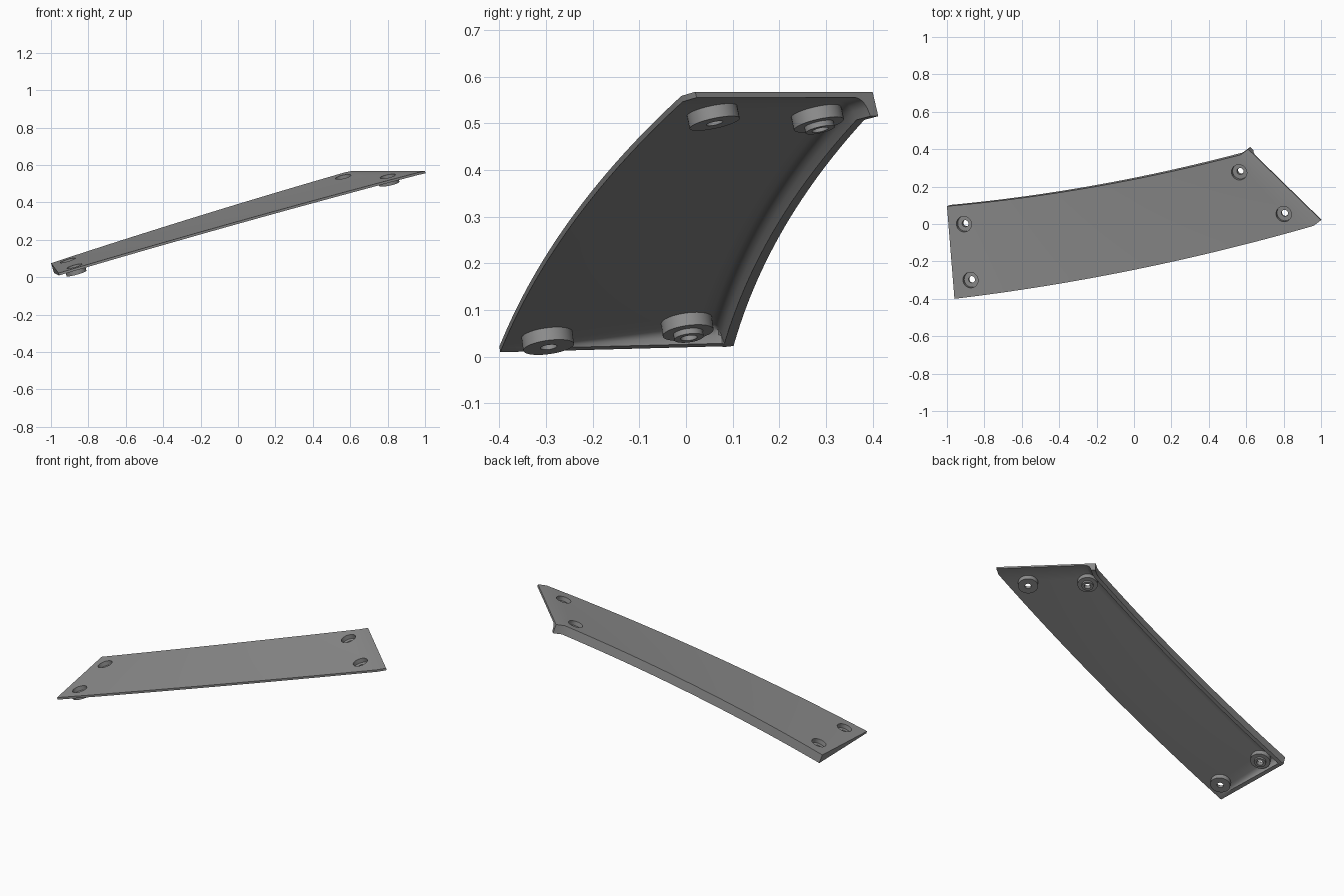
import bpy, bmesh, math
from mathutils import Vector

if "Cube" in bpy.data.objects:
    bpy.data.objects.remove(bpy.data.objects["Cube"])

grey = bpy.data.materials.new("plain grey")
grey.diffuse_color = (0.27, 0.27, 0.27, 1)
grey.use_nodes = True
grey.node_tree.nodes["Principled BSDF"].inputs["Base Color"].default_value = grey.diffuse_color

THIN, DEEP = 0.013, 0.055      # skin thickness, lip depth
TIP_U = 1.03                   # beyond u = 1 the panel ends in a level slanted edge


def bow(a, b, mid, u):
    return Vector(a).lerp(Vector(b), u) + 4 * u * (1 - u) * Vector(mid)


def surf(u, v):
    """Twisted outer skin: u runs along the panel, v from front to back edge."""
    k = min(u, 1)
    f = bow((-0.96, -0.40, 0.022), (0.96, -0.01, 0.559), (0, -0.04, 0.008), k)
    b = bow((-1.0, 0.095, 0.075), (0.57, 0.37, 0.560), (0, -0.034, 0.008), k)
    if u > 1:
        t = (u - 1) / (TIP_U - 1)
        f = f.lerp(Vector((1.0, 0.02, 0.568)), t)
        b = b.lerp(Vector((0.61, 0.40, 0.568)), t)
    return f.lerp(b, v)


def normal(u, v):
    u = min(max(u, 0.01), 0.98)
    du = surf(u + 0.01, v) - surf(u - 0.01, v)
    dv = surf(u, 1) - surf(u, 0)
    return du.cross(dv).normalized()


def lip(s):
    """Lip cross-section: flat rim, steep inner wall, rounded root."""
    pts = [(0, 1), (0.022, 1), (0.026, 0.55), (0.032, 0.27), (0.040, 0.09), (0.05, 0)]
    for (a, p), (b, q) in zip(pts, pts[1:]):
        if s <= b:
            return p + (q - p) * max(s - a, 0) / (b - a)
    return 0


def depth(u, v):
    back = lip((1 - v) * 0.5)
    left = lip(u * 1.8) * v          # end lip tapers away towards the front
    return THIN + (DEEP - THIN) * max(back, left)


def finish(ob_name, bm):
    bmesh.ops.recalc_face_normals(bm, faces=bm.faces)
    me = bpy.data.meshes.new(ob_name)
    bm.to_mesh(me)
    bm.free()
    me.materials.append(grey)
    ob = bpy.data.objects.new(ob_name, me)
    bpy.context.collection.objects.link(ob)
    return ob


def smooth(ob):
    bpy.ops.object.select_all(action='DESELECT')
    ob.select_set(True)
    bpy.context.view_layer.objects.active = ob
    bpy.ops.object.shade_smooth_by_angle(angle=math.radians(30))


# Curved panel with back and left lips
steps = [0, 0.022, 0.026, 0.032, 0.040, 0.05]
us = [s / 1.8 for s in steps] + [0.06 + 0.94 * i / 28 for i in range(29)] + [TIP_U]
vs = [i / 10 for i in range(9)] + [0.85] + [1 - s / 0.5 for s in reversed(steps)]
nu, nv = len(us), len(vs)
bm = bmesh.new()
top = [[bm.verts.new(surf(u, v)) for v in vs] for u in us]
low = [[bm.verts.new(surf(u, v) - normal(u, v) * depth(u, v)) for v in vs] for u in us]
for i in range(nu - 1):
    for j in range(nv - 1):
        for g in (top, low):
            bm.faces.new((g[i][j], g[i + 1][j], g[i + 1][j + 1], g[i][j + 1]))
rim = ([(i, 0) for i in range(nu)] + [(nu - 1, j) for j in range(1, nv)]
       + [(i, nv - 1) for i in range(nu - 2, -1, -1)] + [(0, j) for j in range(nv - 2, 0, -1)])
for (a, b), (c, d) in zip(rim, rim[1:] + rim[:1]):
    bm.faces.new((top[a][b], top[c][d], low[c][d], low[a][b]))
panel = finish("panel", bm)


def lathe(ob_name, profile, origin, axis, sides=32, closed=True):
    """Spin (radius, depth) points about the axis, depth measured into the panel."""
    q = axis.to_track_quat('Z', 'Y')
    bm = bmesh.new()
    rings = []
    for r, d in profile:
        rings.append([bm.verts.new(origin + q @ Vector((
            r * math.cos(2 * math.pi * k / sides), r * math.sin(2 * math.pi * k / sides), -d)))
            for k in range(sides)])
    pairs = list(zip(rings, rings[1:])) + ([(rings[-1], rings[0])] if closed else [])
    for a, b in pairs:
        for k in range(sides):
            m = (k + 1) % sides
            bm.faces.new((a[k], a[m], b[m], b[k]))
    if not closed:
        bm.faces.new(rings[0])
        bm.faces.new(rings[-1])
    return finish(ob_name, bm)


# Screw bosses with counterbored holes
holes = [("front_left", -0.875, -0.30, False), ("back_left", -0.91, 0.0, True),
         ("front_right", 0.80, 0.05, False), ("back_right", 0.56, 0.275, True)]
R, BORE, HOLE, NECK = 0.055, 0.042, 0.018, 0.032
for where, x, y, stepped in holes:
    u, v = min(((i / 200, j / 100) for i in range(201) for j in range(101)),
               key=lambda p: (surf(*p).xy - Vector((x, y))).length)
    p, n = surf(u, v), normal(u, v)
    cutter = lathe("hole_cutter_" + where, [(BORE, -0.03), (BORE, 0.09)], p, n, closed=False)
    cutter.hide_render = True
    cutter.hide_viewport = True
    mod = panel.modifiers.new("hole", 'BOOLEAN')
    mod.operation, mod.solver, mod.object = 'DIFFERENCE', 'EXACT', cutter
    end = [(NECK, 0.041), (NECK, 0.053), (HOLE, 0.053)] if stepped else [(HOLE, 0.041)]
    boss = lathe("boss_" + where, [(BORE, 0.004), (R, 0.009), (R, 0.041)] + end
                 + [(HOLE, 0.026), (BORE, 0.026)], p, n)
    smooth(boss)

smooth(panel)
